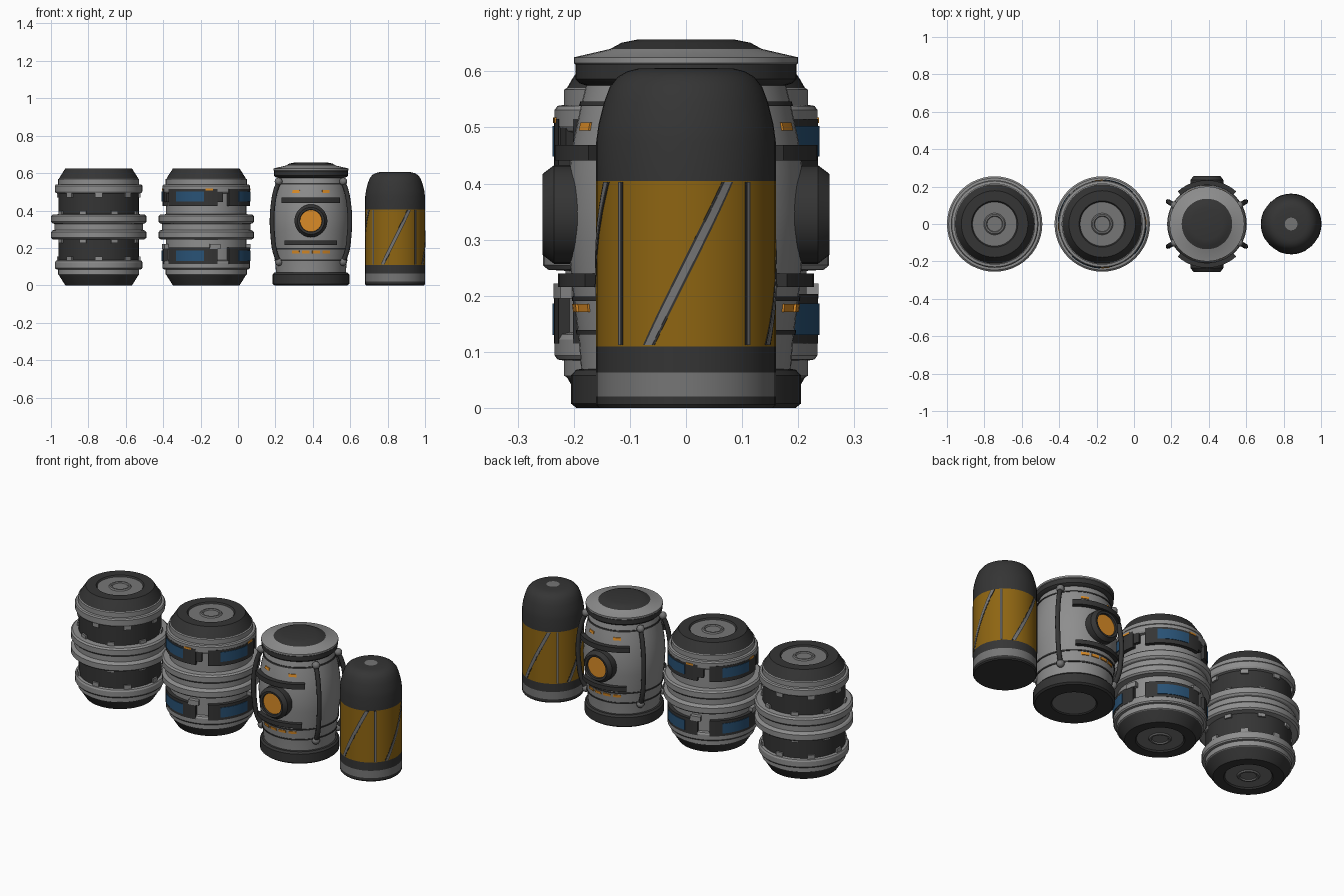
import bpy, bmesh, math
from math import sin, cos, radians

if "Cube" in bpy.data.objects:
    bpy.data.objects.remove(bpy.data.objects["Cube"])

def material(name, r, g, b):
    m = bpy.data.materials.new(name)
    m.diffuse_color = (r, g, b, 1)
    m.use_nodes = True
    m.node_tree.nodes["Principled BSDF"].inputs["Base Color"].default_value = m.diffuse_color
    return m

LIGHT, MID, DARK, YELLOW, ORANGE, BLUE = MATS = [
    material("light_gray", .27, .27, .27), material("mid_gray", .18, .18, .18),
    material("charcoal", .035, .035, .035), material("mustard", .27, .13, .006),
    material("orange", .70, .26, .02), material("blue", .022, .085, .18)]

def finish(name, bm, mats, loc):
    bmesh.ops.remove_doubles(bm, verts=bm.verts, dist=1e-5)
    bmesh.ops.recalc_face_normals(bm, faces=bm.faces)
    me = bpy.data.meshes.new(name)
    bm.to_mesh(me)
    bm.free()
    for m in mats:
        me.materials.append(m)
    me.shade_smooth()
    me.set_sharp_from_angle(angle=radians(28))
    ob = bpy.data.objects.new(name, me)
    ob.location = loc
    bpy.context.collection.objects.link(ob)
    return ob

def polar(r, deg, z):
    # angle 0 faces the front (-y), 90 faces +x
    return (r * sin(radians(deg)), -r * cos(radians(deg)), z)

def lathe(name, profile, loc, n=48):
    """profile: (radius, z, material of the band that follows)"""
    bm = bmesh.new()
    rings = [[bm.verts.new(polar(max(r, 1e-7), 360 * i / n, z)) for i in range(n)] for r, z, _ in profile]
    for k in range(len(profile) - 1):
        for i in range(n):
            j = (i + 1) % n
            q = [rings[k][i], rings[k][j], rings[k + 1][j], rings[k + 1][i]]
            if profile[k][0] == 0:
                q = q[1:]
            elif profile[k + 1][0] == 0:
                q = q[:3]
            bm.faces.new(q).material_index = MATS.index(profile[k][2])
    return finish(name, bm, MATS, loc)

def arc_plate(name, x, a0, a1, z0, z1, radius, thick, mat, shift=0, nz=4):
    """Curved plate wrapped on a body; shift leans it sideways with height"""
    bm = bmesh.new()
    r = radius if callable(radius) else (lambda z: radius)
    zs = [z0 + (z1 - z0) * i / nz for i in range(nz + 1)]
    section = [(r(z) + thick, z) for z in zs] + [(r(z) - .006, z) for z in reversed(zs)]
    n = max(1, math.ceil((a1 - a0) / 6))
    loops = [[bm.verts.new(polar(p, a0 + (a1 - a0) * i / n + shift * (z - z0) / (z1 - z0), z))
              for p, z in section] for i in range(n + 1)]
    m = len(section)
    for A, B in zip(loops, loops[1:]):
        for i in range(m):
            bm.faces.new([A[i], A[(i + 1) % m], B[(i + 1) % m], B[i]])
    for L in (loops[0], loops[-1]):
        for i in range(nz):
            bm.faces.new([L[i], L[i + 1], L[m - 2 - i], L[m - 1 - i]])
    return finish(name, bm, [mat], (x, 0, 0))

# ---- two ringed barrels: half profile from top centre to the equator, then mirrored
MIDZ = .3125
def ringed_barrel(name, x, wall):
    half = [(0, .305, MID), (.04, .305, MID), (.044, .311, MID), (.052, .311, MID), (.058, .305, MID),
            (.118, .305, DARK), (.124, .3125, DARK), (.178, .3125, DARK), (.204, .272, DARK),
            (.212, .258, LIGHT), (.217, .255, LIGHT), (.217, .228, LIGHT), (.229, .226, LIGHT),
            (.234, .219, LIGHT), (.234, .19, LIGHT), (.229, .181, LIGHT), (.215, .178, wall),
            (.215, .068, LIGHT), (.246, .066, LIGHT), (.255, .058, LIGHT), (.255, .028, LIGHT),
            (.247, .019, LIGHT), (.237, .016, LIGHT)]
    prof = [(r, MIDZ + z, m) for r, z, m in half]
    for i in range(len(half) - 1, -1, -1):
        prof.append((half[i][0], MIDZ - half[i][1], half[i - 1][2]))
    lathe(name, prof, (x, 0, 0))

X1, X2, X3, X4 = -.745, -.17, .39, .84
ringed_barrel("dark_barrel", X1, DARK)
ringed_barrel("panel_barrel", X2, LIGHT)

# clamp tabs beside the rings
for i in range(8):
    for s in (-1, 1):
        for off, h in ((0, .172), (22.5, .072)):
            a, z = i * 45 + off, MIDZ + s * h
            arc_plate("clamp_tab", X1, a - 5, a + 5, z - .014, z + .014, .215, .009, LIGHT, nz=1)

# wrapped dark panels with blue inlays on the second barrel
for k in range(4):
    c = -23 + 90 * k
    for z0, z1, b0, b1 in ((.425, .515, .448, .503), (.115, .203, .13, .186)):
        arc_plate("dark_panel", X2, c - 36, c + 38, z0, z1, .215, .02, DARK, nz=1)
        arc_plate("blue_inlay", X2, c - 20, c + 20, b0, b1, .234, .004, BLUE, nz=1)
    arc_plate("drop_plate", X2, c + 33, c + 46, .445, .515, .215, .017, DARK, nz=1)
    arc_plate("orange_mark", X2, c + 22, c + 32, .508, .518, .232, .005, ORANGE, nz=1)
    arc_plate("panel_clip", X2, c + 28, c + 42, .195, .222, .215, .022, LIGHT, nz=1)

# ---- bulging canister
wall = [(.187, .07), (.191, .12), (.201, .2), (.211, .3), (.213, .35), (.209, .42), (.2, .48), (.187, .54), (.178, .575)]
def wall_r(z):
    for (r0, z0), (r1, z1) in zip(wall, wall[1:]):
        if z <= z1:
            return r0 + (r1 - r0) * (z - z0) / (z1 - z0)
    return wall[-1][0]

lathe("canister", [(0, .005, MID), (.11, .005, DARK), (.116, 0, DARK), (.195, 0, DARK), (.205, .008, DARK),
                   (.205, .058, DARK), (.196, .068, DARK)]
      + [(r, z, LIGHT) for r, z in wall[:-1]]
      + [(.178, .575, DARK), (.19, .579, DARK), (.197, .586, DARK), (.197, .612, LIGHT), (.2, .615, LIGHT),
         (.2, .625, LIGHT), (.135, .64, DARK), (.115, .651, DARK), (.085, .657, DARK), (0, .657, DARK)], (X3, 0, 0))

# thin seams around the wall
for z in (.135, .195, .542):
    arc_plate("seam_band", X3, 0, 360, z - .004, z + .004, wall_r, .003, DARK, nz=1)

for side in (0, 180):
    # round port facing front and back
    port = lathe("round_port", [(0, .244, ORANGE), (.058, .244, DARK), (.06, .254, DARK), (.072, .256, DARK),
                                (.088, .235, DARK), (.088, .17, DARK)], (X3, 0, .345), 32)
    port.rotation_euler = (radians(90), 0, radians(side))
    # curved grab bars above and below the port, with orange marks
    arc_plate("upper_grab_bar", X3, side - 42, side + 42, .441, .469, lambda z: .214, .02, DARK, nz=1)
    arc_plate("lower_grab_bar", X3, side - 38, side + 38, .216, .24, lambda z: .212, .016, DARK, nz=1)
    for s in (-1, 1):
        for c, z in ((24, .502), (24, .178), (8, .178)):
            a = side + s * c
            arc_plate("orange_mark", X3, a - 6, a + 6, z - .007, z + .007, wall_r, .004, ORANGE, nz=1)

# four upright bowed handles with end knobs
for a in (60, 120, 240, 300):
    cu = bpy.data.curves.new("bowed_handle", 'CURVE')
    cu.dimensions = '3D'
    cu.bevel_depth, cu.bevel_resolution, cu.resolution_u = .013, 2, 6
    cu.use_fill_caps = True
    path = [(.195, .12), (.222, .18), (.236, .27), (.24, .35), (.234, .43), (.217, .51), (.192, .565)]
    sp = cu.splines.new('BEZIER')
    sp.bezier_points.add(len(path) - 1)
    for p, (r, z) in zip(sp.bezier_points, path):
        p.co = polar(r, a, z)
        p.handle_left_type = p.handle_right_type = 'AUTO'
    cu.materials.append(DARK)
    ob = bpy.data.objects.new("bowed_handle", cu)
    ob.location = (X3, 0, 0)
    bpy.context.collection.objects.link(ob)
    for r, z in ((.198, .125), (.2, .555)):
        bm = bmesh.new()
        bmesh.ops.create_uvsphere(bm, u_segments=12, v_segments=8, radius=.021)
        px, py, pz = polar(r, a, z)
        finish("handle_knob", bm, [MID], (X3 + px, py, pz))

# ---- domed cylinder
lathe("domed_cylinder", [(0, 0, DARK), (.155, 0, DARK), (.16, .006, DARK), (.16, .021, MID), (.16, .063, DARK),
                         (.16, .11, YELLOW), (.16, .405, DARK), (.16, .475, DARK), (.156, .505, DARK),
                         (.146, .545, DARK), (.136, .572, DARK), (.122, .59, DARK), (.105, .6, DARK),
                         (.085, .605, DARK), (.034, .606, MID), (0, .606, MID)], (X4, 0, 0))
for k in range(4):
    a = 90 * k
    # upright seams and leaning stripes on the coloured wall
    arc_plate("seam_edge", X4, a + 41, a + 45.5, .112, .403, .16, .001, DARK)
    arc_plate("seam_core", X4, a + 42.4, a + 44.1, .112, .403, .16, .002, MID)
    arc_plate("stripe_edge", X4, a - 28.5, a - 20.5, .112, .403, .16, .001, DARK, shift=52, nz=12)
    arc_plate("stripe_core", X4, a - 27, a - 22, .112, .403, .16, .002, MID, shift=52, nz=12)
